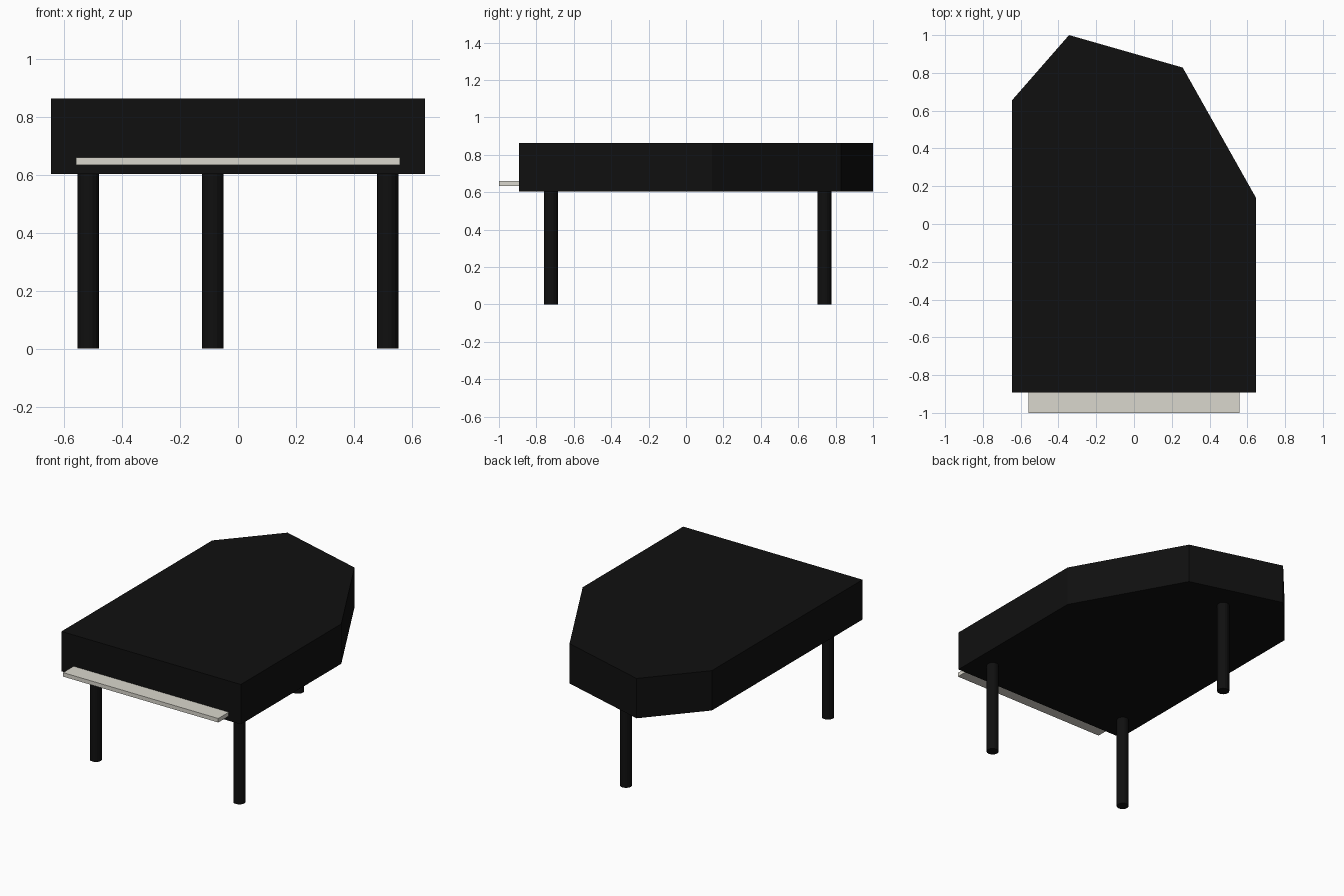
import bpy
import bmesh

if "Cube" in bpy.data.objects:
    bpy.data.objects.remove(bpy.data.objects["Cube"], do_unlink=True)


def make_material(name, rgb):
    mat = bpy.data.materials.new(name)
    mat.use_nodes = True
    mat.diffuse_color = (*rgb, 1)
    mat.node_tree.nodes["Principled BSDF"].inputs["Base Color"].default_value = (*rgb, 1)
    return mat


black = make_material("black lacquer", (0.005, 0.005, 0.005))
ivory = make_material("ivory", (0.70, 0.68, 0.61))


def prism(name, outline, bottom, top, mat):
    """Extrude a flat outline upward between two heights."""
    bm = bmesh.new()
    base = bm.faces.new([bm.verts.new((x, y, bottom)) for x, y in outline])
    result = bmesh.ops.extrude_face_region(bm, geom=[base], use_keep_orig=True)
    raised = [v for v in result["geom"] if isinstance(v, bmesh.types.BMVert)]
    bmesh.ops.translate(bm, verts=raised, vec=(0, 0, top - bottom))
    bmesh.ops.recalc_face_normals(bm, faces=bm.faces)
    mesh = bpy.data.meshes.new(name)
    bm.to_mesh(mesh)
    bm.free()
    obj = bpy.data.objects.new(name, mesh)
    bpy.context.collection.objects.link(obj)
    mesh.materials.append(mat)
    return obj


BODY_BOTTOM, BODY_TOP = 0.603, 0.862

# Body with a straight left edge and angled tail
prism("body", [(-0.645, -0.892), (0.645, -0.892), (0.645, 0.14),
               (0.258, 0.828), (-0.344, 1.0), (-0.645, 0.656)],
      BODY_BOTTOM, BODY_TOP, black)

# Keyboard slab projecting from the front
prism("keyboard", [(-0.558, -1.0), (0.558, -1.0), (0.558, -0.785), (-0.558, -0.785)],
      0.633, 0.659, ivory)

# Two front legs and one under the tail
legs = {"front_right_leg": (-0.516, -0.722),
        "front_left_leg": (0.516, -0.722),
        "back_leg": (-0.087, 0.74)}
for name, (x, y) in legs.items():
    bpy.ops.mesh.primitive_cylinder_add(vertices=16, radius=0.037, depth=BODY_BOTTOM,
                                        location=(x, y, BODY_BOTTOM / 2))
    leg = bpy.context.object
    leg.name = name
    leg.data.materials.append(black)
